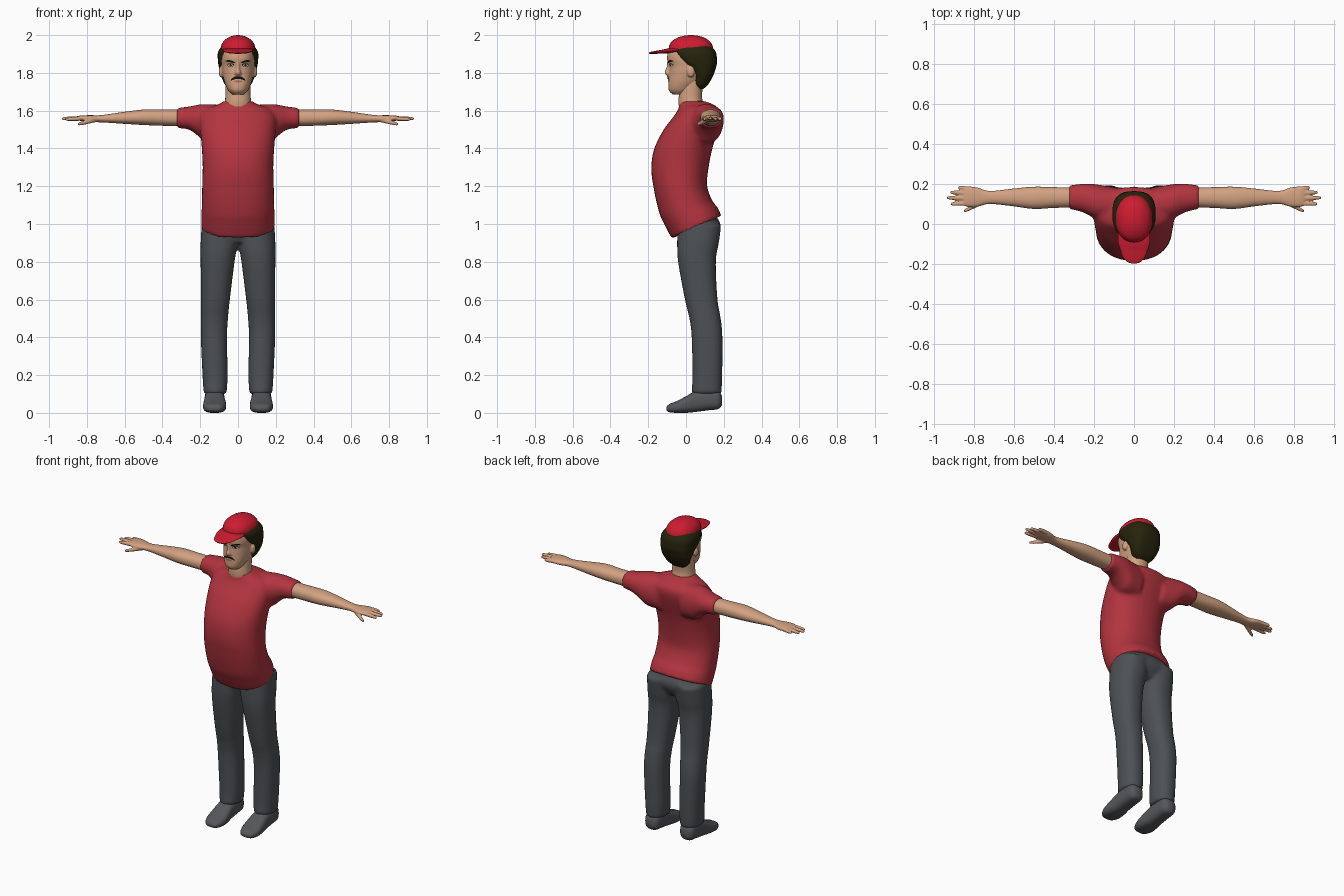
import bpy
import bmesh
from math import cos, sin, pi, copysign
from mathutils import Matrix, Vector

cube = bpy.data.objects.get("Cube")
if cube:
    bpy.data.objects.remove(cube, do_unlink=True)


def material(name, red, green, blue):
    mat = bpy.data.materials.new(name)
    mat.use_nodes = True
    colour = (red, green, blue, 1)
    mat.diffuse_color = colour
    mat.node_tree.nodes["Principled BSDF"].inputs["Base Color"].default_value = colour
    return mat


SHIRT = material("shirt red", .45, .035, .05)
CAP = material("cap red", .6, .012, .03)
TROUSERS = material("trouser grey", .075, .083, .09)
SHOES = material("shoe grey", .09, .094, .104)
SKIN = material("skin", .65, .36, .22)
HAIR = material("dark brown hair", .02, .017, .004)
WHITE = material("eye white", .6, .55, .5)
BLACK = material("facial hair black", .008, .007, .005)
LIPS = material("lips", .4, .16, .11)


def catmull(p0, p1, p2, p3, t):
    return [.5 * (2 * b + (c - a) * t + (2 * a - 5 * b + 4 * c - d) * t * t
                  + (3 * b - a - 3 * c + d) * t ** 3)
            for a, b, c, d in zip(p0, p1, p2, p3)]


def loft(bm, axis, rings, power=2.2, side=1, segments=32, steps=4):
    """Skin rounded sections; each ring is position, then bounds on the other two axes."""
    padded = [rings[0], *rings, rings[-1]]
    path = [catmull(*padded[i:i + 4], s / steps)
            for i in range(len(rings) - 1) for s in range(steps)]
    path.append(rings[-1])
    loops = []
    for pos, a0, a1, b0, b1 in path:
        loop = []
        for k in range(segments):
            angle = 2 * pi * k / segments
            ca, sa = cos(angle), sin(angle)
            a = (a0 + a1) / 2 + (a1 - a0) / 2 * copysign(abs(ca) ** (2 / power), ca)
            b = (b0 + b1) / 2 + (b1 - b0) / 2 * copysign(abs(sa) ** (2 / power), sa)
            co = [a, b]
            co.insert(axis, pos)
            loop.append(bm.verts.new((co[0] * side, co[1], co[2])))
        loops.append(loop)
    for low, high in zip(loops, loops[1:]):
        for k in range(segments):
            n = (k + 1) % segments
            bm.faces.new((low[k], low[n], high[n], high[k]))
    bm.faces.new(loops[0])
    bm.faces.new(loops[-1])


def centred(rows):
    """Expand (position, half width, low, high) to a ring symmetric in x."""
    return [(pos, -w, w, low, high) for pos, w, low, high in rows]


def finish(bm, name, mat, voxel=0, relax=0):
    bmesh.ops.recalc_face_normals(bm, faces=bm.faces[:])
    mesh = bpy.data.meshes.new(name)
    bm.to_mesh(mesh)
    bm.free()
    mesh.materials.append(mat)
    obj = bpy.data.objects.new(name, mesh)
    bpy.context.collection.objects.link(obj)
    bpy.ops.object.select_all(action='DESELECT')
    obj.select_set(True)
    bpy.context.view_layer.objects.active = obj
    bpy.ops.object.shade_smooth_by_angle(angle=pi / 4)
    if voxel:
        remesh = obj.modifiers.new("blend parts", 'REMESH')
        remesh.mode = 'VOXEL'
        remesh.voxel_size = voxel
        remesh.use_smooth_shade = True
        smooth = obj.modifiers.new("relax", 'SMOOTH')
        smooth.iterations = relax
    return obj


# Shirt: torso with a hem that dips at the front, plus both sleeves
bm = bmesh.new()
loft(bm, 2, centred([
    (.98, .195, -.075, .188), (1.05, .195, -.115, .168), (1.1, .192, -.142, .142),
    (1.2, .19, -.173, .112), (1.3, .187, -.184, .12), (1.4, .192, -.168, .14),
    (1.5, .2, -.118, .17), (1.57, .2, -.065, .185), (1.61, .17, -.04, .175),
    (1.635, .1, -.036, .14), (1.65, .078, -.035, .1)]))
for v in bm.verts:
    v.co.z += max(0, (1.2 - v.co.z) / .22) * .46 * (v.co.y - .05)
for side in (1, -1):
    loft(bm, 0, [(.08, .02, .18, 1.42, 1.63), (.17, .02, .195, 1.43, 1.635),
                 (.21, .035, .2, 1.465, 1.632), (.26, .06, .2, 1.5, 1.622),
                 (.325, .075, .193, 1.508, 1.614)], side=side)
finish(bm, "shirt", SHIRT, .011, 5)

# Trousers: seat and two legs
bm = bmesh.new()
loft(bm, 2, centred([(.9, .1, -.02, .14), (.95, .17, -.042, .175),
                     (1, .186, -.045, .183), (1.07, .17, -.03, .14)]))
for side in (1, -1):
    loft(bm, 2, [
        (.1, .06, .182, .03, .188), (.2, .055, .188, .034, .192), (.4, .058, .197, .03, .193),
        (.5, .053, .197, .018, .184), (.6, .043, .196, -.006, .167),
        (.8, .018, .198, -.042, .158), (.9, .002, .198, -.047, .174),
        (1, 0, .192, -.045, .188)], 2.3, side)
finish(bm, "trousers", TROUSERS, .011, 4)

for side, prefix in ((1, "left"), (-1, "right")):
    # Shoes
    bm = bmesh.new()
    loft(bm, 1, [
        (-.104, .1, .148, .014, .03), (-.09, .08, .168, .004, .046), (-.05, .064, .184, 0, .062),
        (0, .064, .183, 0, .088), (.05, .07, .178, .005, .115), (.12, .072, .176, .014, .13),
        (.17, .078, .17, .02, .12), (.19, .1, .15, .04, .09)], 2.7, side)
    finish(bm, prefix + "_shoe", SHOES)

    # Arm, palm, fingers and thumb blended together
    bm = bmesh.new()
    loft(bm, 0, [
        (.26, .085, .18, 1.518, 1.605), (.4, .08, .184, 1.52, 1.606),
        (.5, .075, .186, 1.524, 1.606), (.6, .088, .177, 1.53, 1.594),
        (.72, .1, .165, 1.538, 1.577), (.78, .086, .182, 1.539, 1.576),
        (.83, .085, .188, 1.545, 1.575), (.85, .095, .18, 1.55, 1.57)], side=side)
    digits = [((.8, .172, 1.56), (.877, .182, 1.556)), ((.8, .152, 1.56), (.917, .158, 1.556)),
              ((.8, .127, 1.56), (.932, .131, 1.558)), ((.8, .104, 1.56), (.914, .1, 1.554)),
              ((.75, .112, 1.552), (.848, .064, 1.528))]
    for start, tip in digits:
        rings = []
        for t, r in ((0, .012), (.5, .0115), (.9, .009), (1, .005)):
            x, y, z = Vector(start).lerp(Vector(tip), t)
            rings.append((x, y - r, y + r, z - r, z + r))
        loft(bm, 0, rings, side=side, segments=12)
    finish(bm, prefix + "_arm_and_hand", SKIN, .0045, 2)

# Neck
bm = bmesh.new()
loft(bm, 2, centred([(1.58, .075, -.03, .1), (1.64, .07, -.04, .09),
                     (1.69, .066, -.037, .085), (1.78, .065, -.03, .1)]))
finish(bm, "neck", SKIN)

# Head with nose, chin and ears
bm = bmesh.new()
loft(bm, 2, centred([
    (1.685, .03, -.07, .02), (1.705, .05, -.09, .04), (1.73, .063, -.094, .06),
    (1.76, .074, -.093, .09), (1.8, .083, -.09, .12), (1.84, .087, -.089, .13),
    (1.87, .089, -.1, .135), (1.91, .086, -.094, .13), (1.95, .07, -.06, .11)]))
loft(bm, 2, centred([(1.784, .012, -.1, -.06), (1.793, .019, -.11, -.06),
                     (1.803, .016, -.114, -.06), (1.83, .01, -.104, -.06),
                     (1.86, .01, -.1, -.06)]), segments=16)
for side in (1, -1):
    place = Matrix.Translation((side * .09, .026, 1.805)) @ Matrix.Diagonal((.012, .02, .03, 1))
    bmesh.ops.create_icosphere(bm, subdivisions=3, radius=1, matrix=place)
head = finish(bm, "head", SKIN, .0055, 2)

# Hair
bm = bmesh.new()
loft(bm, 2, centred([
    (1.715, .045, .05, .092), (1.74, .07, .04, .118), (1.79, .092, .036, .146),
    (1.83, .101, .002, .159), (1.86, .106, -.038, .164), (1.91, .106, -.068, .158),
    (1.945, .082, -.06, .13)]), 2.6)
finish(bm, "hair", HAIR)

# Cap crown and peak
bm = bmesh.new()
loft(bm, 2, centred([
    (1.912, .09, -.092, .144), (1.94, .09, -.09, .142), (1.966, .078, -.076, .127),
    (1.985, .055, -.047, .1), (1.996, .03, -.014, .066), (2, .006, .018, .034)]))
finish(bm, "cap_crown", CAP)
bm = bmesh.new()
loft(bm, 1, centred([
    (-.197, .012, 1.902, 1.907), (-.188, .035, 1.901, 1.911), (-.165, .055, 1.901, 1.916),
    (-.13, .068, 1.902, 1.922), (-.09, .08, 1.904, 1.93), (-.03, .08, 1.908, 1.935)]))
finish(bm, "cap_peak", CAP)


def face_patch(name, mat, x, z, half_w, half_h, bend=0, tilt=0, lift=.002):
    """Thin lens-shaped plate laid onto the front of the head."""
    bm = bmesh.new()
    columns = []
    for i in range(17):
        u = i / 8 - 1
        h = half_h * max(.05, 1 - u * u) ** .5
        mid = z + bend * u * u + tilt * u
        columns.append([bm.verts.new((x + half_w * u, -.3, mid + h * k)) for k in (-1, 0, 1)])
    for left, right in zip(columns, columns[1:]):
        for k in (0, 1):
            bm.faces.new((left[k], right[k], right[k + 1], left[k + 1]))
    obj = finish(bm, name, mat)
    wrap = obj.modifiers.new("lay on face", 'SHRINKWRAP')
    wrap.target = head
    wrap.wrap_method = 'PROJECT'
    wrap.use_project_y = True
    wrap.use_positive_direction = True
    wrap.wrap_mode = 'ABOVE_SURFACE'
    wrap.offset = lift
    return obj


# Facial features
for side, prefix in ((1, "left"), (-1, "right")):
    face_patch(prefix + "_eye_outline", BLACK, side * .039, 1.842, .019, .009, lift=.001)
    face_patch(prefix + "_eye_white", WHITE, side * .039, 1.841, .016, .006)
    face_patch(prefix + "_iris", BLACK, side * .038, 1.841, .006, .006, lift=.003)
    face_patch(prefix + "_eyebrow", BLACK, side * .04, 1.862, .025, .005, -.004, side * .005)
face_patch("moustache", BLACK, 0, 1.776, .037, .008, -.016, lift=.005)
face_patch("lips", LIPS, 0, 1.755, .022, .006)
